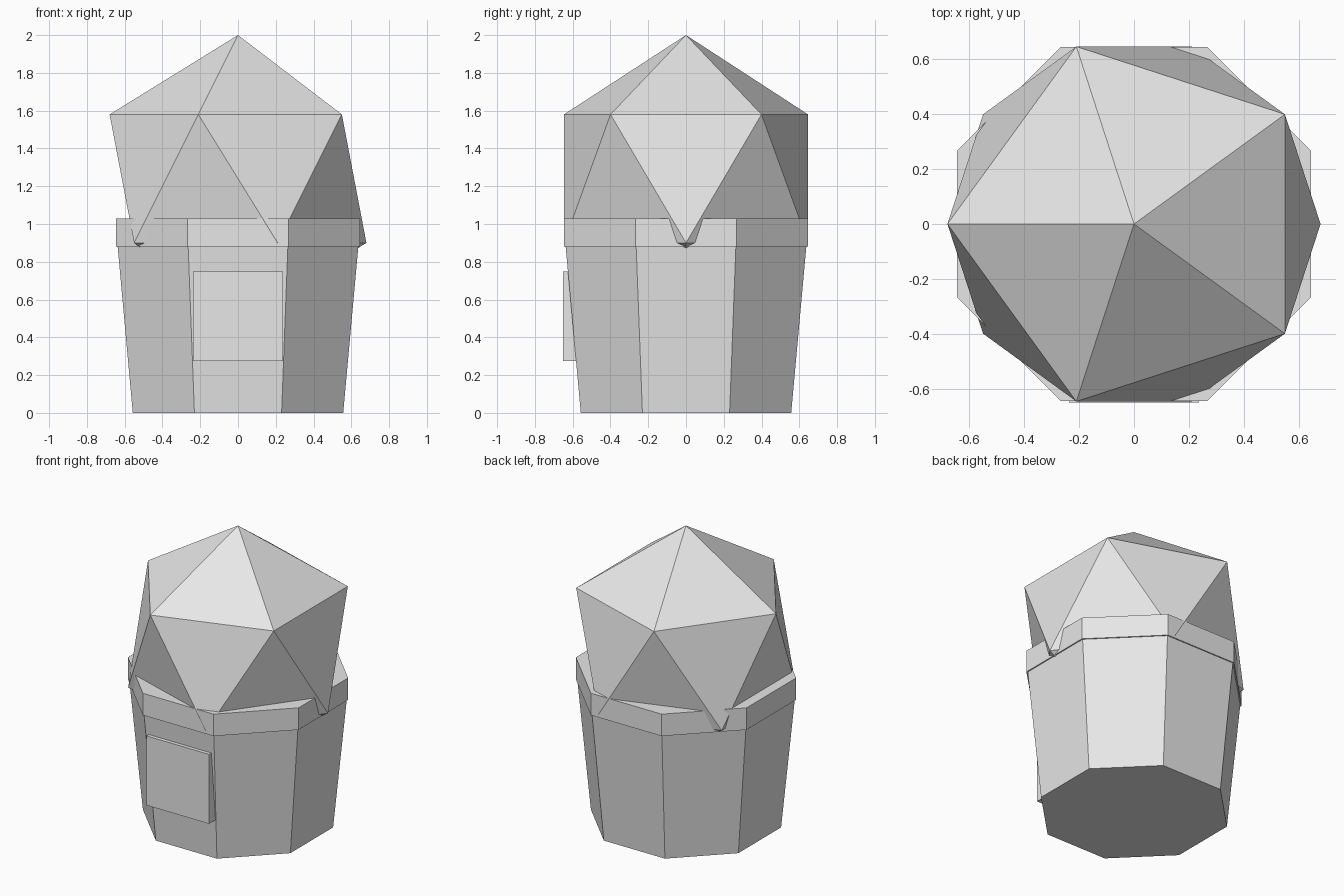
import bpy
import math

if "Cube" in bpy.data.objects:
    bpy.data.objects.remove(bpy.data.objects["Cube"])

grey = bpy.data.materials.new("light grey")
grey.diffuse_color = (0.8, 0.8, 0.8, 1)
grey.use_nodes = True
grey.node_tree.nodes["Principled BSDF"].inputs["Base Color"].default_value = grey.diffuse_color


def finish(name):
    obj = bpy.context.object
    obj.name = name
    obj.data.materials.append(grey)
    return obj


def octagon(name, apothem_low, apothem_high, z_low, z_high):
    """Eight-sided tapered solid with a flat side facing the front."""
    k = 1 / math.cos(math.pi / 8)
    bpy.ops.mesh.primitive_cone_add(
        vertices=8, radius1=apothem_low * k, radius2=apothem_high * k,
        depth=z_high - z_low, location=(0, 0, (z_low + z_high) / 2),
        rotation=(0, 0, math.pi / 8))
    return finish(name)


# Tapered cup and its straight rim
octagon("cup", 0.557, 0.637, 0.0, 0.88)
octagon("rim", 0.645, 0.645, 0.88, 1.03)

# Faceted scoop resting in the cup
bpy.ops.mesh.primitive_ico_sphere_add(
    subdivisions=1, radius=0.76, location=(0, 0, 1.24), rotation=(0, 0, math.pi))
finish("scoop")

# Square label panel on the front
bpy.ops.mesh.primitive_cube_add(size=1, location=(0, -0.6, 0.512))
bpy.context.object.scale = (0.474, 0.1, 0.474)
finish("front_panel")
